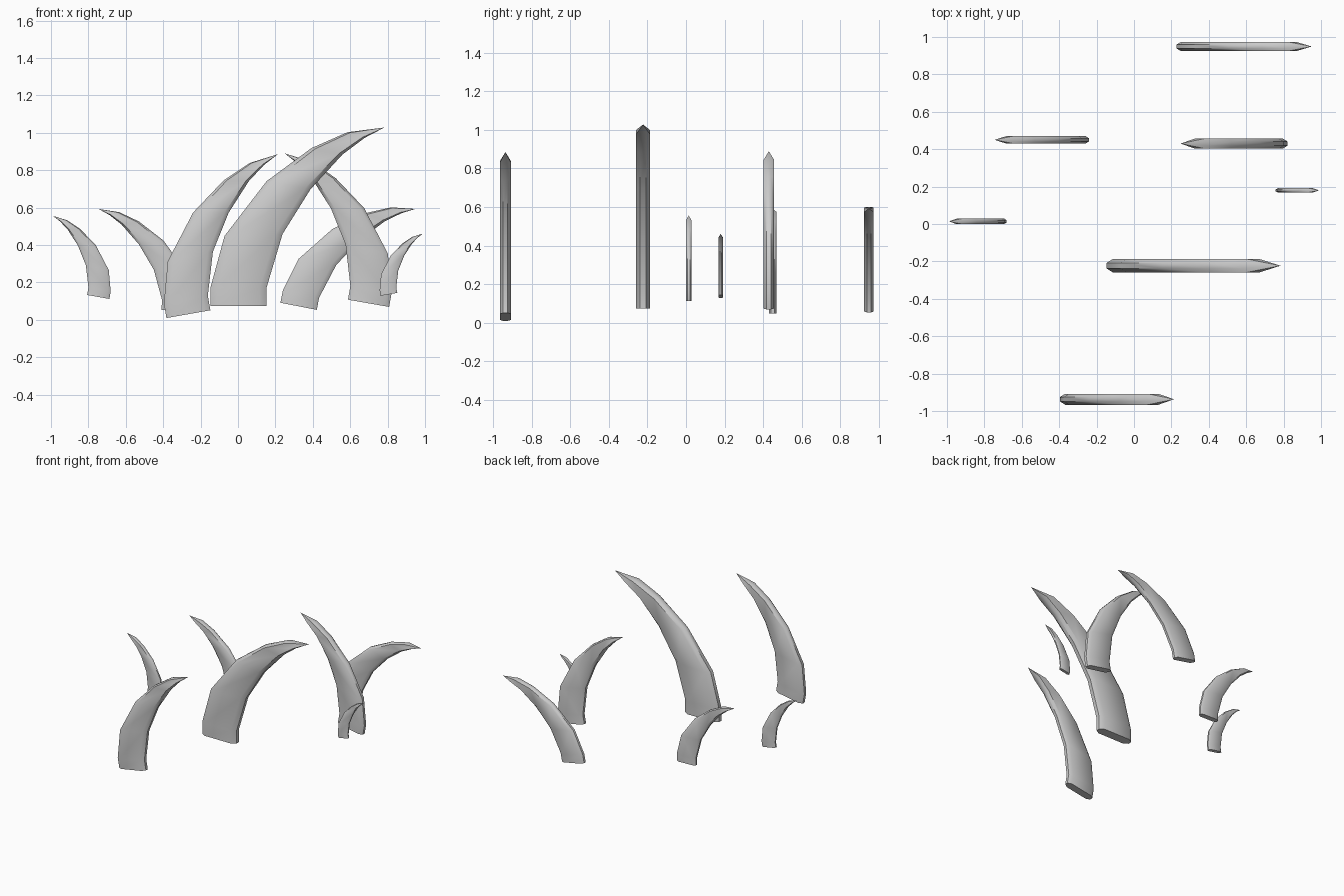
import bpy, bmesh, math
from mathutils import Vector, Matrix

if "Cube" in bpy.data.objects:
    bpy.data.objects.remove(bpy.data.objects["Cube"])

# Side profile of one blade: (outer x, z, inner x, z), base centre at the origin
RINGS = [(-.15, 0, .15, 0), (-.15, .10, .15, .10), (-.075, .375, .235, .385),
         (.15, .668, .385, .625), (.39, .845, .555, .81), (.583, .93, .675, .90)]
TIP = (.78, .955)
HALF = .037
# Flattened eight-sided section: (fraction across the width, side thickness)
SECTION = [(0, -.4), (.12, -1), (.88, -1), (1, -.4),
           (1, .4), (.88, 1), (.12, 1), (0, .4)]


def blade(name, x, y, z, size, tilt, flip=1):
    bm = bmesh.new()
    rings = []
    for ox, oz, ix, iz in RINGS:
        a, b = Vector((ox, 0, oz)), Vector((ix, 0, iz))
        rings.append([bm.verts.new(a.lerp(b, f) + Vector((0, t * HALF, 0)))
                      for f, t in SECTION])
    n = len(SECTION)
    for r, s in zip(rings, rings[1:]):
        for i in range(n):
            j = (i + 1) % n
            bm.faces.new((r[i], r[j], s[j], s[i]))
    # pointed tip and closed base
    tip = bm.verts.new((TIP[0], 0, TIP[1]))
    for i in range(n):
        bm.faces.new((rings[-1][i], rings[-1][(i + 1) % n], tip))
    bm.faces.new(rings[0][::-1])
    bm.transform(Matrix.Translation((x, y, z))
                 @ Matrix.Diagonal((size * flip, size, size, 1))
                 @ Matrix.Rotation(math.radians(-tilt), 4, 'Y'))
    bmesh.ops.recalc_face_normals(bm, faces=bm.faces)
    me = bpy.data.meshes.new(name)
    bm.to_mesh(me)
    bm.free()
    ob = bpy.data.objects.new(name, me)
    bpy.context.collection.objects.link(ob)
    bpy.ops.object.select_all(action='DESELECT')
    ob.select_set(True)
    bpy.context.view_layer.objects.active = ob
    bpy.ops.object.shade_smooth_by_angle(angle=math.radians(40))


# Seven scattered blades: position, size, tilt, direction of curve
blade("blade_large", .003, -.223, .073, 1, 0)
blade("blade_front", -.265, -.937, .03, .795, 10)
blade("blade_right", .698, .43, .088, .745, 10, -1)
blade("blade_back", .324, .949, .072, .66, -11)
blade("blade_left", -.325, .45, .05, .556, 1.5, -1)
blade("blade_far_left", -.747, .014, .122, .403, 10, -1)
blade("blade_far_right", .807, .18, .136, .302, 10)
